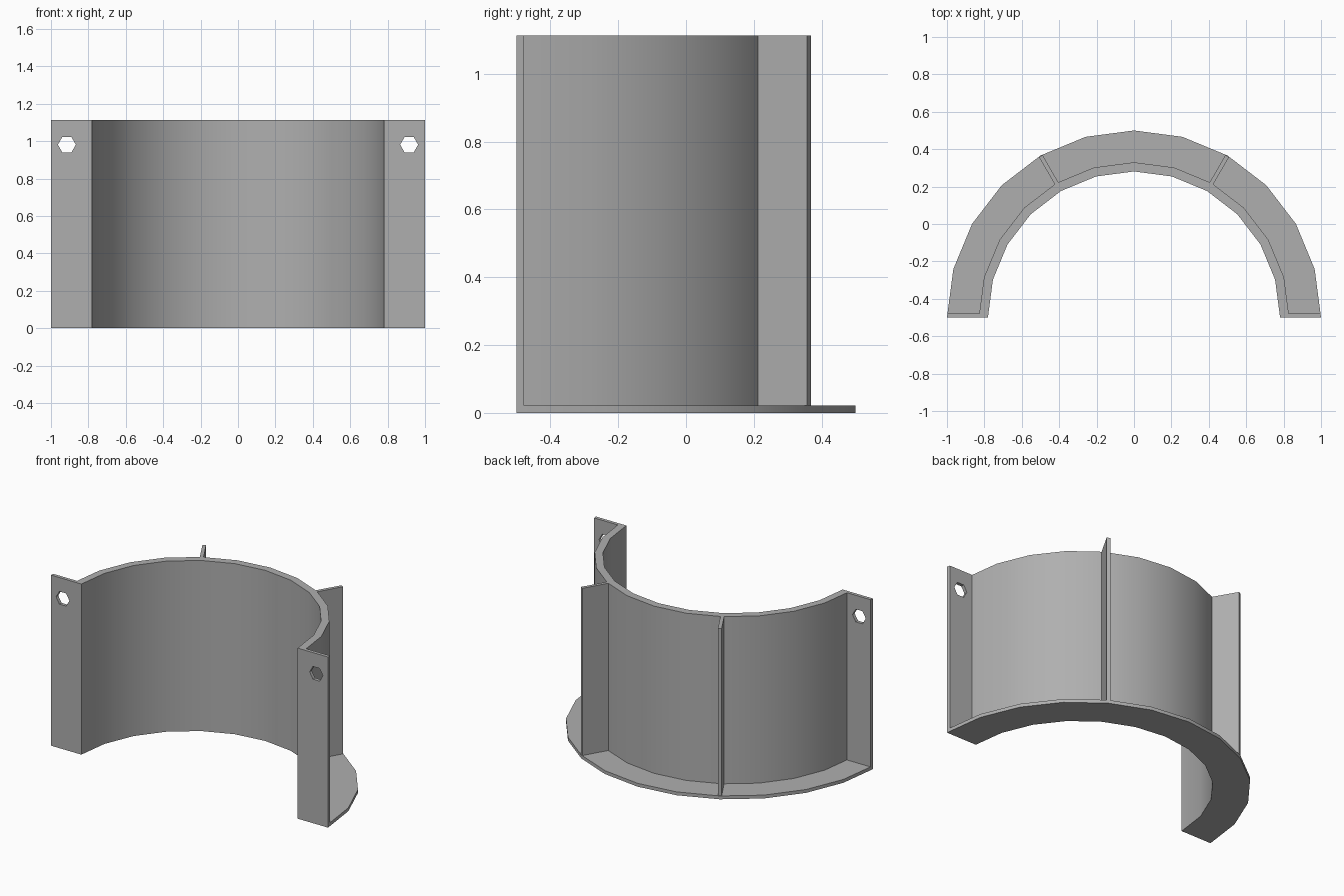
import bpy, bmesh, math
from mathutils import Vector

if "Cube" in bpy.data.objects:
    bpy.data.objects.remove(bpy.data.objects["Cube"])

H, BASE = 1.113, 0.022              # total height, flange thickness
R_IN, R_WALL, R_OUT = 0.781, 0.83, 1.0
CY, T = -0.5, 0.022                 # arc centre in y, plate thickness

# Dark grey for every part
grey = bpy.data.materials.new("dark_grey")
grey.diffuse_color = (0.43, 0.43, 0.43, 1)
grey.use_nodes = True
grey.node_tree.nodes["Principled BSDF"].inputs["Base Color"].default_value = grey.diffuse_color


def make_object(name, bm):
    bmesh.ops.recalc_face_normals(bm, faces=bm.faces)
    mesh = bpy.data.meshes.new(name)
    bm.to_mesh(mesh)
    bm.free()
    mesh.materials.append(grey)
    obj = bpy.data.objects.new(name, mesh)
    bpy.context.collection.objects.link(obj)
    return obj


def apply(obj, mod):
    bpy.ops.object.select_all(action='DESELECT')
    bpy.context.view_layer.objects.active = obj
    obj.select_set(True)
    bpy.ops.object.modifier_apply(modifier=mod.name)


def prism(name, outline, z0, z1):
    bm = bmesh.new()
    face = bm.faces.new([bm.verts.new((x, y, z0)) for x, y in outline])
    ext = bmesh.ops.extrude_face_region(bm, geom=[face], use_keep_orig=True)
    top = [g for g in ext['geom'] if isinstance(g, bmesh.types.BMVert)]
    bmesh.ops.translate(bm, verts=top, vec=(0, 0, z1 - z0))
    return make_object(name, bm)


def mirror_x(obj):
    apply(obj, obj.modifiers.new("mirror", 'MIRROR'))


# Curved wall with bottom flange: L section swept through 180 degrees
section = [(R_IN, 0), (R_OUT, 0), (R_OUT, BASE), (R_WALL, BASE), (R_WALL, H), (R_IN, H)]
bm = bmesh.new()
rings = []
for i in range(13):
    a = math.radians(15 * i)
    rings.append([bm.verts.new((r * math.cos(a), CY + r * math.sin(a), z)) for r, z in section])
n = len(section)
for a, b in zip(rings, rings[1:]):
    for k in range(n):
        m = (k + 1) % n
        bm.faces.new((a[k], a[m], b[m], b[k]))
bm.faces.new(rings[0])
bm.faces.new(rings[-1])
wall = make_object("curved_wall_with_flange", bm)
bpy.context.view_layer.objects.active = wall
wall.select_set(True)
bpy.ops.object.shade_smooth_by_angle(angle=math.radians(30))

# End plates with hexagonal bolt holes
plate = prism("end_plates",
              [(R_WALL - 0.005, CY), (R_OUT, CY), (0.997, CY + T), (R_WALL - 0.005, CY + T)],
              BASE, H)
bpy.ops.mesh.primitive_cylinder_add(vertices=6, radius=0.048, depth=0.2,
                                    location=(0.915, CY, 0.981),
                                    rotation=(math.pi / 2, 0, math.pi))
cutter = bpy.context.object
cutter.name = "hole_cutter"
cutter.hide_render = True
cutter.data.materials.append(grey)
# turn the hexagon so two corners point sideways
for v in cutter.data.vertices:
    x, y, z = v.co
    v.co = (y, -x, z)
cut = plate.modifiers.new("hole", 'BOOLEAN')
cut.operation = 'DIFFERENCE'
cut.solver = 'EXACT'
cut.object = cutter
apply(plate, cut)
bpy.data.objects.remove(cutter)
mirror_x(plate)

# Radial stiffening ribs at 30 degrees either side of the back
d = Vector((math.cos(math.radians(60)), math.sin(math.radians(60))))
side = Vector((-d.y, d.x)) * T / 2
c = Vector((0, CY))
rib = prism("radial_ribs",
            [tuple(c + d * r + side * s)
             for r, s in ((0.82, -1), (0.996, -1), (0.996, 1), (0.82, 1))],
            BASE, H)
mirror_x(rib)
